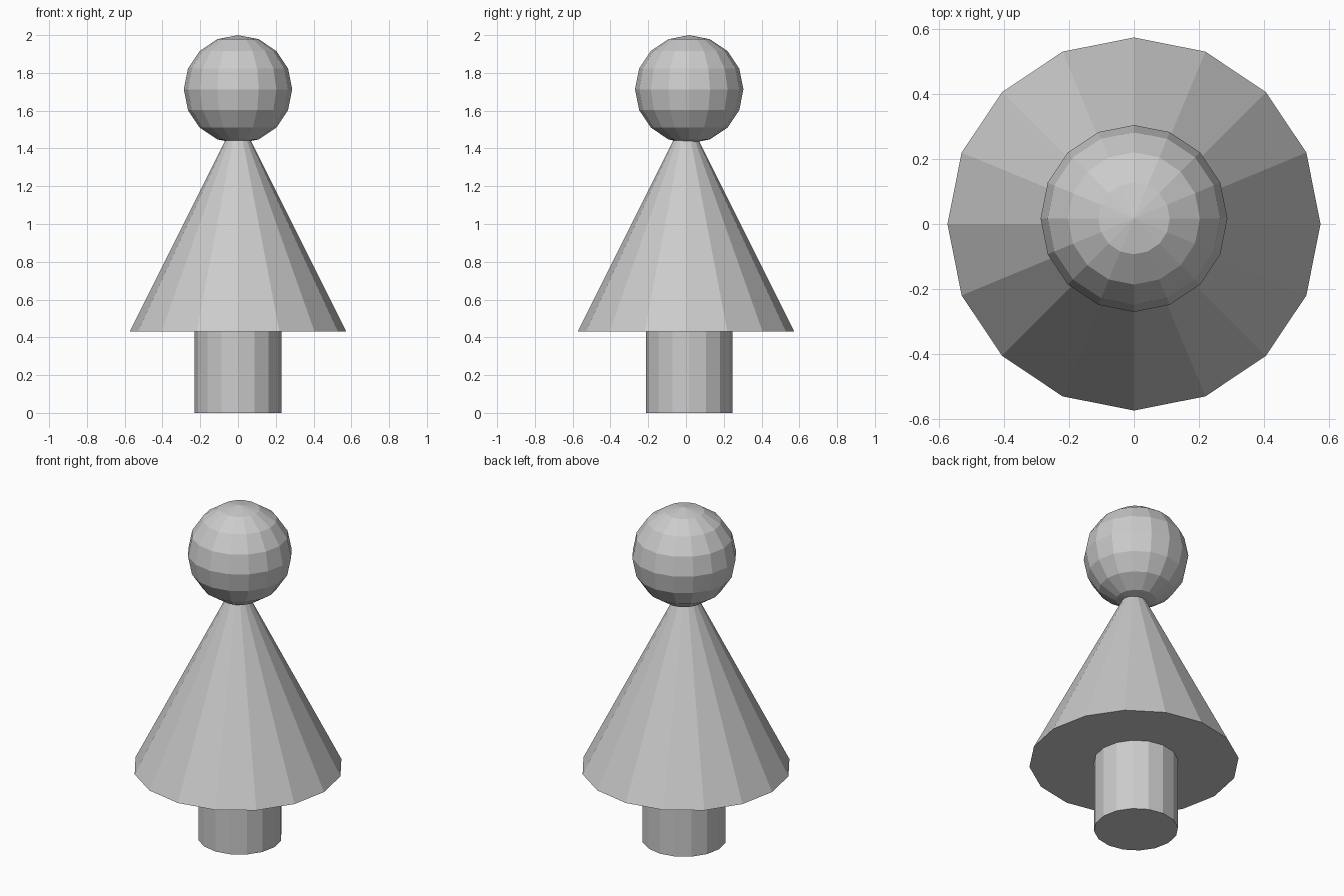
import bpy

if "Cube" in bpy.data.objects:
    bpy.data.objects.remove(bpy.data.objects["Cube"])

SIDES = 16
OFFSET_Y = 0.017  # ball and post sit slightly behind the cone axis

# Post
bpy.ops.mesh.primitive_cylinder_add(vertices=SIDES, radius=0.23, depth=0.43,
                                    location=(0, OFFSET_Y, 0.215))
bpy.context.object.name = "post"

# Cone body, its tip hidden inside the ball
bpy.ops.mesh.primitive_cone_add(vertices=SIDES, radius1=0.573, radius2=0, depth=1.146,
                                location=(0, 0, 0.43 + 0.573))
bpy.context.object.name = "cone_body"

# Ball on top
bpy.ops.mesh.primitive_uv_sphere_add(segments=SIDES, ring_count=8, radius=0.287,
                                     location=(0, OFFSET_Y, 2 - 0.287))
bpy.context.object.name = "top_ball"
